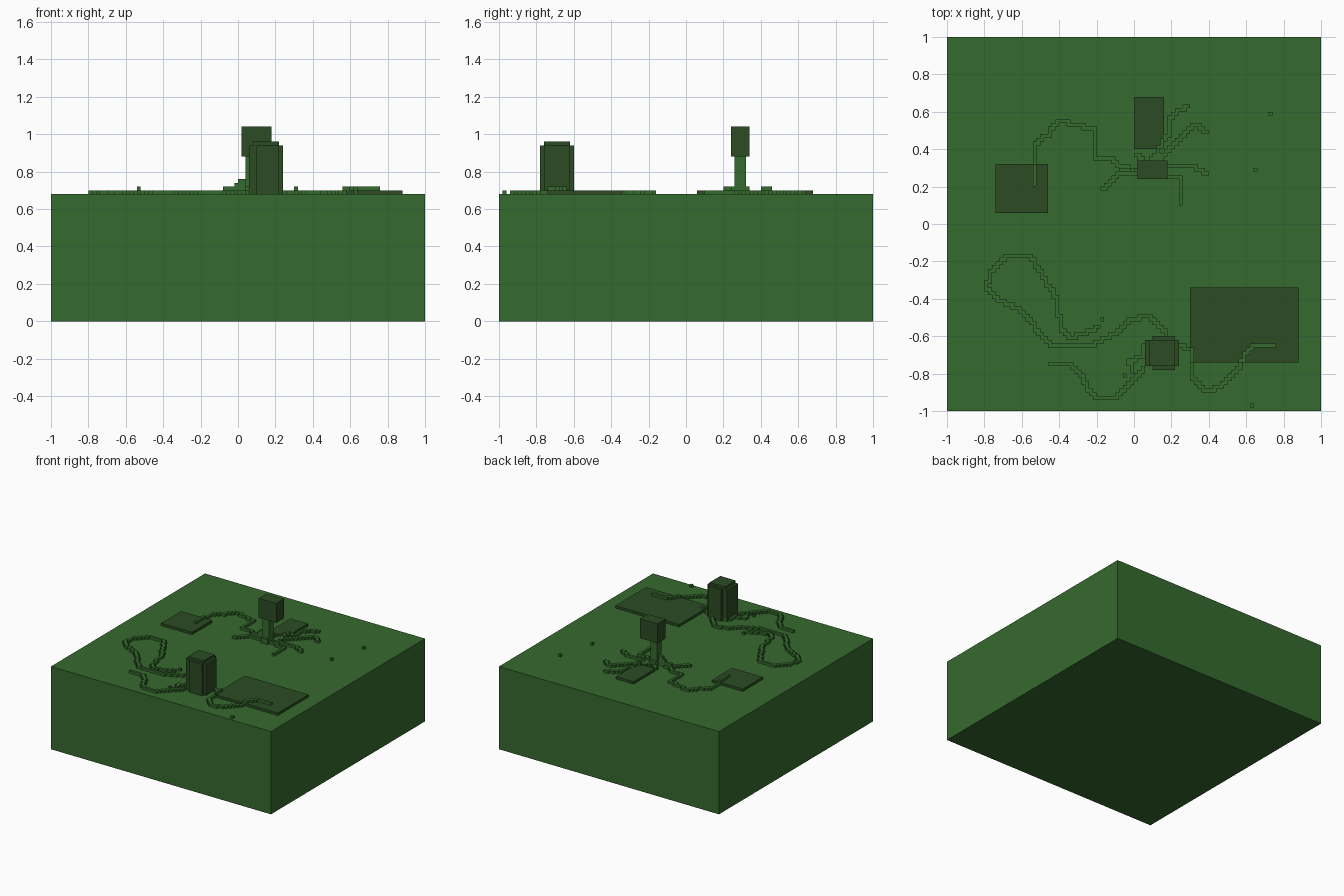
import bpy, bmesh
from mathutils import Vector

V = 0.02          # block size
GROUND = 0.68     # height of the ground surface

old = bpy.data.objects.get("Cube")
if old:
    bpy.data.objects.remove(old, do_unlink=True)


def material(name, rgb):
    m = bpy.data.materials.new(name)
    m.use_nodes = True
    m.diffuse_color = (*rgb, 1)
    m.node_tree.nodes["Principled BSDF"].inputs["Base Color"].default_value = (*rgb, 1)
    return m


grass = material("grass green", (0.036, 0.142, 0.027))
leaf = material("dark leaf green", (0.025, 0.072, 0.017))


def add_mesh(name, bm, mat):
    mesh = bpy.data.meshes.new(name)
    bm.to_mesh(mesh)
    bm.free()
    mesh.materials.append(mat)
    obj = bpy.data.objects.new(name, mesh)
    bpy.context.collection.objects.link(obj)


def box(name, mat, x, y, z):
    bm = bmesh.new()
    bmesh.ops.create_cube(bm, size=1)
    for v in bm.verts:
        v.co = [lo + (c + 0.5) * (hi - lo) for c, (lo, hi) in zip(v.co, (x, y, z))]
    add_mesh(name, bm, mat)


# Ground block and the thin plates lying on it
box("ground", grass, (-1, 1), (-1, 1), (0, GROUND))
plates = {
    "left_plate": ((-0.74, -0.46), (0.06, 0.32)),
    "right_plate": ((0.30, 0.88), (-0.74, -0.34)),
    "back_plate": ((0.0, 0.16), (0.40, 0.68)),
}
for name, (px, py) in plates.items():
    box(name, leaf, px, py, (GROUND, GROUND + V))

# Tree with a square crown
box("tree_trunk", grass, (0.04, 0.10), (0.26, 0.32), (GROUND, 0.88))
box("tree_crown", leaf, (0.02, 0.18), (0.24, 0.34), (0.88, 1.04))

# Bushy pillar with notched corners and a low cap
box("pillar_wide", leaf, (0.06, 0.24), (-0.76, -0.62), (GROUND, 0.94))
box("pillar_deep", leaf, (0.10, 0.22), (-0.78, -0.60), (GROUND, 0.94))
box("pillar_cap", leaf, (0.08, 0.22), (-0.76, -0.62), (0.94, 0.96))


def cell(p):
    return tuple(int(c // V) for c in p)


def walk(points):
    """Grid cells along a path, joined side to side like stair steps."""
    cells = set()
    for a, b in zip(points, points[1:]):
        (x, y), (x2, y2) = cell(a), cell(b)
        dx, dy = abs(x2 - x), abs(y2 - y)
        sx, sy = (1 if x2 > x else -1), (1 if y2 > y else -1)
        cells.add((x, y))
        i = j = 0
        while i < dx or j < dy:
            if (2 * i + 1) * dy < (2 * j + 1) * dx:
                i += 1
            else:
                j += 1
            cells.add((x + sx * i, y + sy * j))
    return cells or {cell(points[0])}


def trail(name, points):
    """Row of blocks that climbs over any plate it crosses."""
    solid = set()
    for cx, cy in walk(points):
        x, y = (cx + 0.5) * V, (cy + 0.5) * V
        raised = any(a < x < b and c < y < d for (a, b), (c, d) in plates.values())
        solid.add((cx, cy, int(raised)))
    bm = bmesh.new()
    for c in solid:
        centre = (Vector(c) + Vector((0.5, 0.5, 0.5))) * V + Vector((0, 0, GROUND))
        for axis in range(3):
            for side in (-1, 1):
                n = Vector((0, 0, 0))
                n[axis] = side
                if tuple(int(k + d) for k, d in zip(c, n)) in solid:
                    continue
                u = Vector((0, 0, 0))
                u[(axis + 1) % 3] = 1
                w = n.cross(u)
                bm.faces.new([bm.verts.new(centre + (n + s * u + t * w) * V / 2)
                              for s, t in ((-1, -1), (1, -1), (1, 1), (-1, 1))])
    bmesh.ops.remove_doubles(bm, verts=bm.verts, dist=V / 100)
    add_mesh(name, bm, grass)


# Long winding trails
trail("back_trail", [(-.53, .21), (-.53, .39), (-.51, .45), (-.45, .47), (-.43, .53),
                     (-.37, .55), (-.31, .53), (-.21, .51), (-.21, .35), (-.11, .35),
                     (-.07, .31), (.03, .29)])
trail("loop_trail", [(-.19, -.55), (-.27, -.59), (-.35, -.61), (-.39, -.57), (-.41, -.41),
                     (-.47, -.31), (-.55, -.17), (-.67, -.17), (-.77, -.25), (-.79, -.35),
                     (-.71, -.41), (-.59, -.47), (-.53, -.55), (-.45, -.65), (-.23, -.65),
                     (-.07, -.57), (-.01, -.51), (.07, -.49), (.13, -.53), (.17, -.59)])
trail("front_trail", [(-.45, -.75), (-.33, -.75), (-.27, -.83), (-.21, -.93), (-.11, -.93),
                      (-.03, -.87), (.03, -.81), (.05, -.77)])
trail("right_trail", [(.21, -.61), (.25, -.65), (.31, -.67), (.31, -.81), (.35, -.87),
                      (.41, -.89), (.49, -.85), (.55, -.79), (.59, -.71), (.65, -.65),
                      (.75, -.65)])
trail("pillar_root", [(-.01, -.79), (-.03, -.73), (.05, -.71), (.05, -.65), (.09, -.63)])

# Roots spreading from the tree
trail("root_east", [(.11, .31), (.33, .31), (.35, .29), (.39, .27)])
trail("root_south", [(.11, .27), (.25, .25), (.25, .11)])
trail("root_west", [(.03, .27), (-.09, .27), (-.13, .21), (-.17, .19)])
trail("root_north_tall", [(.09, .33), (.13, .39), (.19, .49), (.19, .55), (.25, .61), (.29, .63)])
trail("root_north_short", [(.11, .33), (.21, .41), (.25, .47), (.33, .53), (.39, .49)])
trail("root_north_left", [(.07, .33), (.01, .37)])

# Steps where the west roots climb the trunk
for i, (left, top) in enumerate(((-0.08, 0.72), (-0.02, 0.74), (0.0, 0.76))):
    box(f"root_step_{i + 1}", grass, (left, 0.04), (0.28, 0.30), (GROUND, top))
box("root_step_side", grass, (0.04, 0.10), (0.24, 0.34), (GROUND, 0.72))

# Scattered single blocks
for i, p in enumerate(((-.17, -.51), (-.05, -.81), (.73, .59), (.65, .29), (.63, -.97))):
    trail(f"pebble_{i + 1}", [p])
